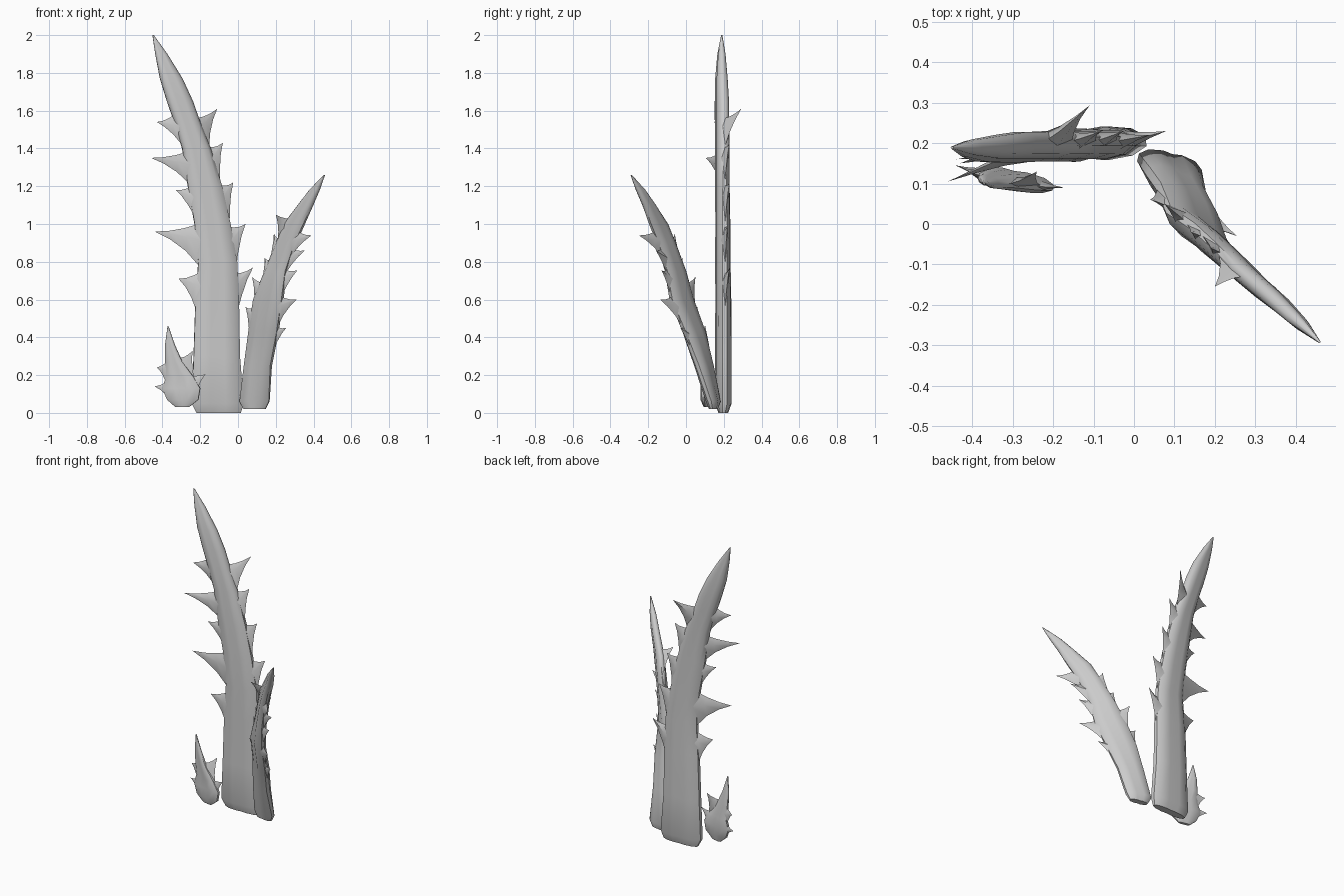
import bpy, bmesh
from mathutils import Vector

# Leaf cross-section: u runs across the width, v through the thickness
PROFILE = [(-1, -.3), (-.75, -.8), (-.3, -1), (0, -.85), (.3, -1), (.75, -.8), (1, -.3),
           (1, .3), (.75, .8), (.3, 1), (0, .9), (-.3, 1), (-.75, .8), (-1, .3)]


def edge_frame(sections, z):
    """Left edge, right edge and half thickness of the leaf at height z."""
    for a, b in zip(sections, sections[1:]):
        if z <= b[0]:
            break
    f = (z - a[0]) / (b[0] - a[0])
    _, xl, yl, xr, yr, t = [p + (q - p) * f for p, q in zip(a, b)]
    return Vector((xl, yl, z)), Vector((xr, yr, z)), t


def skin(bm, rings, tip=None):
    """Bridge rings of points, cap the start, close the end with a cap or a tip."""
    rings = [[bm.verts.new(p) for p in r] for r in rings]
    n = len(rings[0])
    for a, b in zip(rings, rings[1:]):
        for i in range(n):
            j = (i + 1) % n
            bm.faces.new((a[i], a[j], b[j], b[i]))
    bm.faces.new(rings[0][::-1])
    if tip is None:
        bm.faces.new(rings[-1])
    else:
        v = bm.verts.new(tip)
        for i in range(n):
            bm.faces.new((rings[-1][i], rings[-1][(i + 1) % n], v))


def thorn(bm, sections, side, z0, z1, tip):
    """Flattened hooked spine growing out of one leaf edge between z0 and z1."""
    tip = Vector(tip)

    def root(z, inset):
        left, right, t = edge_frame(sections, z)
        if side > 0:
            left, right = right, left
        return left.lerp(right, inset), t

    low, _ = root(z0, .06)
    mid, t = root(z0 * .4 + z1 * .6, .22)
    high, _ = root(z1, .12)
    left, right, _ = edge_frame(sections, z1)
    across = (right - left).normalized()
    normal = Vector((-across.y, across.x, 0)).normalized()
    base = [low, mid - normal * t * .85, high, mid + normal * t * .85]
    hub = low.lerp(high, .68)
    rings = [base]
    for f, s in ((.3, .52), (.65, .2)):
        c = hub.lerp(tip, f)
        rings.append([c + (p - mid.lerp(hub, .6)) * s for p in base])
    skin(bm, rings, tip)


def leaf(name, sections, thorns):
    bm = bmesh.new()
    rings = []
    for z, *_ in sections:
        left, right, t = edge_frame(sections, z)
        c, half = (left + right) / 2, (right - left) / 2
        n = Vector((-half.y, half.x, 0)).normalized()
        rings.append([c + half * u + n * t * v for u, v in PROFILE])
    skin(bm, rings)
    for th in thorns:
        thorn(bm, sections, *th)
    bmesh.ops.recalc_face_normals(bm, faces=bm.faces)
    me = bpy.data.meshes.new(name)
    bm.to_mesh(me)
    bm.free()
    ob = bpy.data.objects.new(name, me)
    bpy.context.collection.objects.link(ob)
    bpy.ops.object.select_all(action='DESELECT')
    ob.select_set(True)
    bpy.context.view_layer.objects.active = ob
    bpy.ops.object.shade_smooth_by_angle(angle=.8)


# Sections: z, left x, left y, right x, right y, half thickness
leaf("tall_leaf", [
    (0, -.22, .195, .015, .2, .025), (.05, -.245, .19, .03, .205, .042),
    (.3, -.235, .19, .01, .205, .042), (.6, -.225, .19, .005, .205, .04),
    (.8, -.21, .185, -.005, .205, .038), (1, -.23, .185, -.04, .205, .037),
    (1.2, -.265, .18, -.085, .205, .035), (1.4, -.295, .18, -.145, .205, .035),
    (1.55, -.34, .175, -.205, .205, .034), (1.65, -.375, .175, -.24, .205, .034),
    (1.77, -.412, .175, -.295, .2, .03), (1.9, -.437, .18, -.375, .195, .02),
    (2, -.453, .188, -.446, .19, .003)],
    [(-1, .52, .75, (-.315, .17, .71)), (-1, .77, 1.0, (-.44, .16, .96)),
     (-1, 1.03, 1.2, (-.33, .16, 1.18)), (-1, 1.21, 1.38, (-.46, .105, 1.35)),
     (-1, 1.41, 1.58, (-.43, .15, 1.54)),
     (1, .52, .74, (.08, .23, .77)), (1, .72, .99, (.04, .22, 1)),
     (1, .96, 1.21, (-.025, .23, 1.22)), (1, 1.19, 1.41, (-.08, .23, 1.43)),
     (1, 1.4, 1.56, (-.11, .293, 1.61))])

leaf("leaning_leaf", [
    (.02, .03, .155, .145, .135, .02), (.06, .01, .165, .165, .125, .032),
    (.25, .035, .13, .175, .06, .036), (.43, .06, .095, .21, -.01, .034),
    (.6, .085, .035, .235, -.08, .032), (.75, .145, -.005, .255, -.105, .03),
    (.9, .205, -.06, .305, -.15, .028), (1, .245, -.1, .35, -.19, .025),
    (1.1, .32, -.165, .395, -.225, .022), (1.18, .38, -.22, .43, -.26, .017),
    (1.26, .455, -.288, .46, -.293, .003)],
    [(-1, .38, .56, (.04, .06, .56)), (-1, .54, .69, (.075, .05, .72)),
     (-1, .68, .81, (.14, -.02, .82)), (-1, .78, .92, (.19, -.06, .95)),
     (-1, .89, 1.03, (.2, -.155, 1.05)),
     (1, .32, .46, (.255, -.03, .45)), (1, .45, .62, (.31, -.137, .6)),
     (1, .61, .76, (.315, -.13, .755)), (1, .73, .87, (.355, -.16, .86)),
     (1, .82, .96, (.39, -.25, .94))])

leaf("small_leaf", [
    (.03, -.33, .115, -.26, .1, .01), (.07, -.375, .12, -.21, .09, .022),
    (.13, -.4, .13, -.2, .09, .024), (.19, -.38, .125, -.235, .09, .022),
    (.27, -.385, .12, -.295, .095, .018), (.36, -.385, .115, -.335, .095, .013),
    (.46, -.373, .1, -.368, .1, .002)],
    [(-1, .06, .17, (-.442, .145, .14)), (-1, .16, .27, (-.43, .14, .24)),
     (1, .06, .2, (-.172, .09, .205)), (1, .16, .29, (-.24, .13, .33))])
